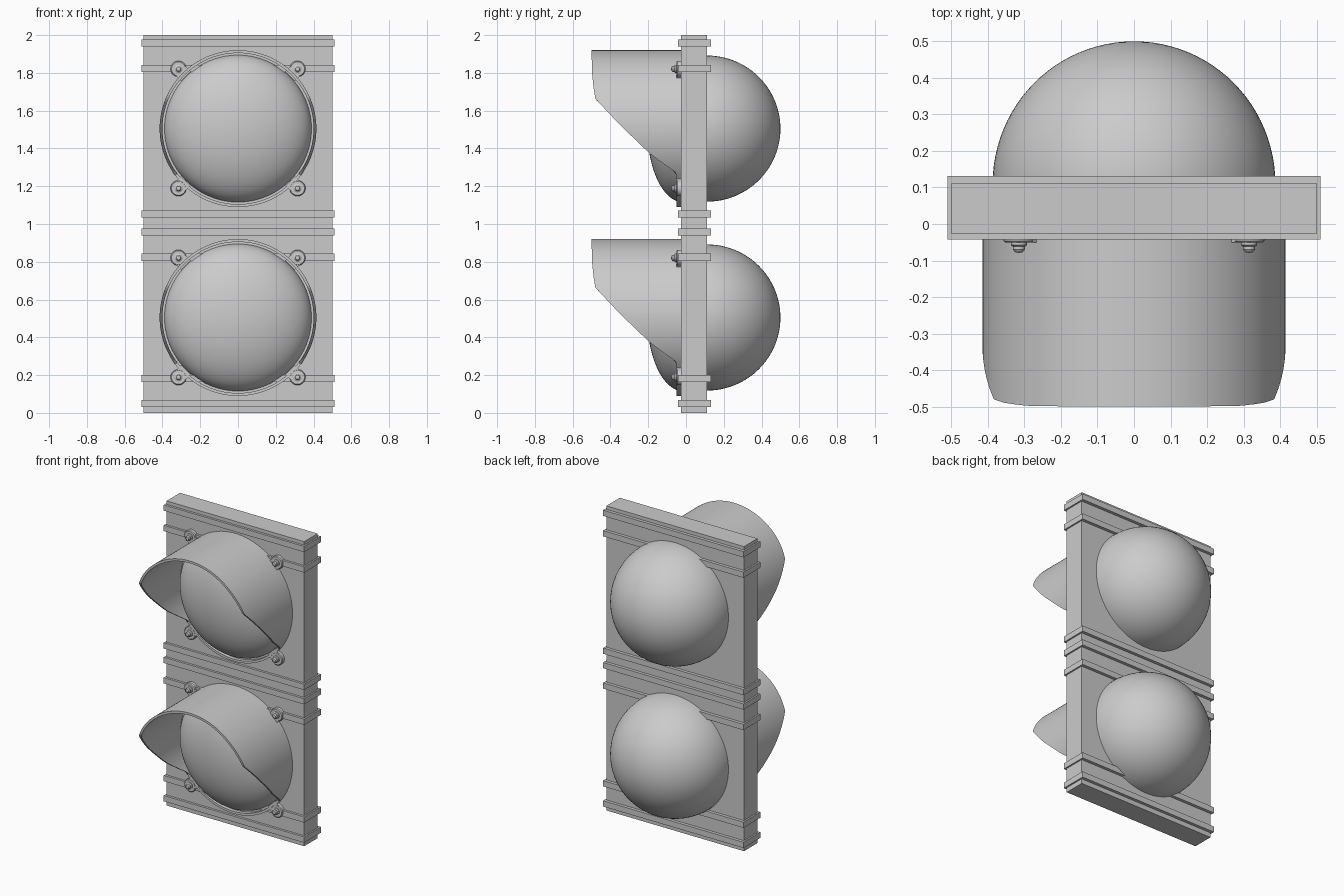
import bpy, bmesh, math
from mathutils import Matrix, Vector

if "Cube" in bpy.data.objects:
    bpy.data.objects.remove(bpy.data.objects["Cube"])


def make_object(name, bm, smooth=True):
    bmesh.ops.recalc_face_normals(bm, faces=bm.faces)
    mesh = bpy.data.meshes.new(name)
    bm.to_mesh(mesh)
    bm.free()
    ob = bpy.data.objects.new(name, mesh)
    bpy.context.collection.objects.link(ob)
    if smooth:
        bpy.ops.object.select_all(action='DESELECT')
        ob.select_set(True)
        bpy.context.view_layer.objects.active = ob
        bpy.ops.object.shade_smooth_by_angle(angle=math.radians(35))
    return ob


def box(name, lo, hi, turn=0.0, origin=(0, 0, 0)):
    size = [b - a for a, b in zip(lo, hi)]
    mid = [(a + b) / 2 for a, b in zip(lo, hi)]
    bm = bmesh.new()
    bmesh.ops.create_cube(bm, size=1, matrix=Matrix.Translation(mid) @ Matrix.Diagonal((*size, 1)))
    bm.transform(Matrix.Translation(origin) @ Matrix.Rotation(turn, 4, 'Y'))
    return make_object(name, bm, False)


def lathe(name, profile, x, z, seg):
    """Spin (radius, y) points around an axis parallel to y."""
    bm = bmesh.new()
    vs = [bm.verts.new((r, y, 0)) for r, y in profile]
    es = [bm.edges.new(p) for p in zip(vs, vs[1:])]
    bmesh.ops.spin(bm, geom=vs + es, cent=(0, 0, 0), axis=(0, 1, 0),
                   angle=2 * math.pi, steps=seg)
    bmesh.ops.remove_doubles(bm, verts=bm.verts, dist=1e-5)
    bm.transform(Matrix.Translation((x, 0, z)))
    return make_object(name, bm)


def dome(radius, depth, y, steps=24):
    arc = [math.pi / 2 * i / steps for i in range(steps + 1)]
    return [(radius * math.cos(a), y + depth * math.sin(a)) for a in arc]


# Side outline of the visor cut: (height above lamp centre, y of front edge)
CUT = [(-.43, -.05), (-.235, -.05), (-.2, -.10), (-.134, -.19), (.02, -.35),
       (.158, -.48), (.22, -.49), (.3, -.498), (.43, -.5)]


def cut_y(h):
    for (h0, y0), (h1, y1) in zip(CUT, CUT[1:]):
        if h <= h1:
            return y0 + (y1 - y0) * (h - h0) / (h1 - h0)
    return CUT[-1][1]


def visor(name, z, outer=.415, inner=.40, seg=128):
    bm = bmesh.new()
    rings = []
    for i in range(seg):
        a = 2 * math.pi * i / seg
        c, s = math.cos(a), math.sin(a)
        rings.append([bm.verts.new((r * c, y, z + r * s)) for r, y in (
            (outer, -.02), (outer, cut_y(outer * s)),
            (inner, cut_y(inner * s)), (inner, -.02))])
    for i in range(seg):
        p, q = rings[i], rings[(i + 1) % seg]
        for k in range(4):
            n = (k + 1) % 4
            bm.faces.new((p[k], p[n], q[n], q[k]))
    return make_object(name, bm)


# Backing board and the straps around it
box("board", (-.5, -.027, 0), (.5, .112, 2))
for i, z in enumerate((.05, .182, .824, .958, 1.053, 1.824, 1.958)):
    box(f"strap_{i}", (-.51, -.042, z - .019), (.51, .132, z + .019))

for side, zc in (("lower", .505), ("upper", 1.505)):
    # Rear housing, front lens and visor
    lathe(f"{side}_rear_housing", [(0, .05), (.387, .05)] + dome(.387, .39, .11), 0, zc, 96)
    lathe(f"{side}_lens", [(0, .02), (.39, .02)] + dome(.39, -.19, -.015), 0, zc, 96)
    visor(f"{side}_visor", zc)
    # Four mounting tabs with bolts
    for i, (sx, sz) in enumerate(((1, 1), (-1, 1), (-1, -1), (1, -1))):
        x, z = sx * .315, zc + sz * .316
        lathe(f"{side}_tab_{i}", [(0, -.02), (.042, -.02), (.042, -.046), (.037, -.051), (0, -.051)], x, z, 32)
        box(f"{side}_tab_neck_{i}", (-.055, -.05, -.036), (0, -.02, .036),
            -math.atan2(sz, sx), (x, 0, z))
        lathe(f"{side}_bolt_{i}", [(0, -.04), (.022, -.04), (.022, -.058), (.016, -.062),
                                   (.016, -.07), (.011, -.077), (0, -.079)], x, z, 24)
